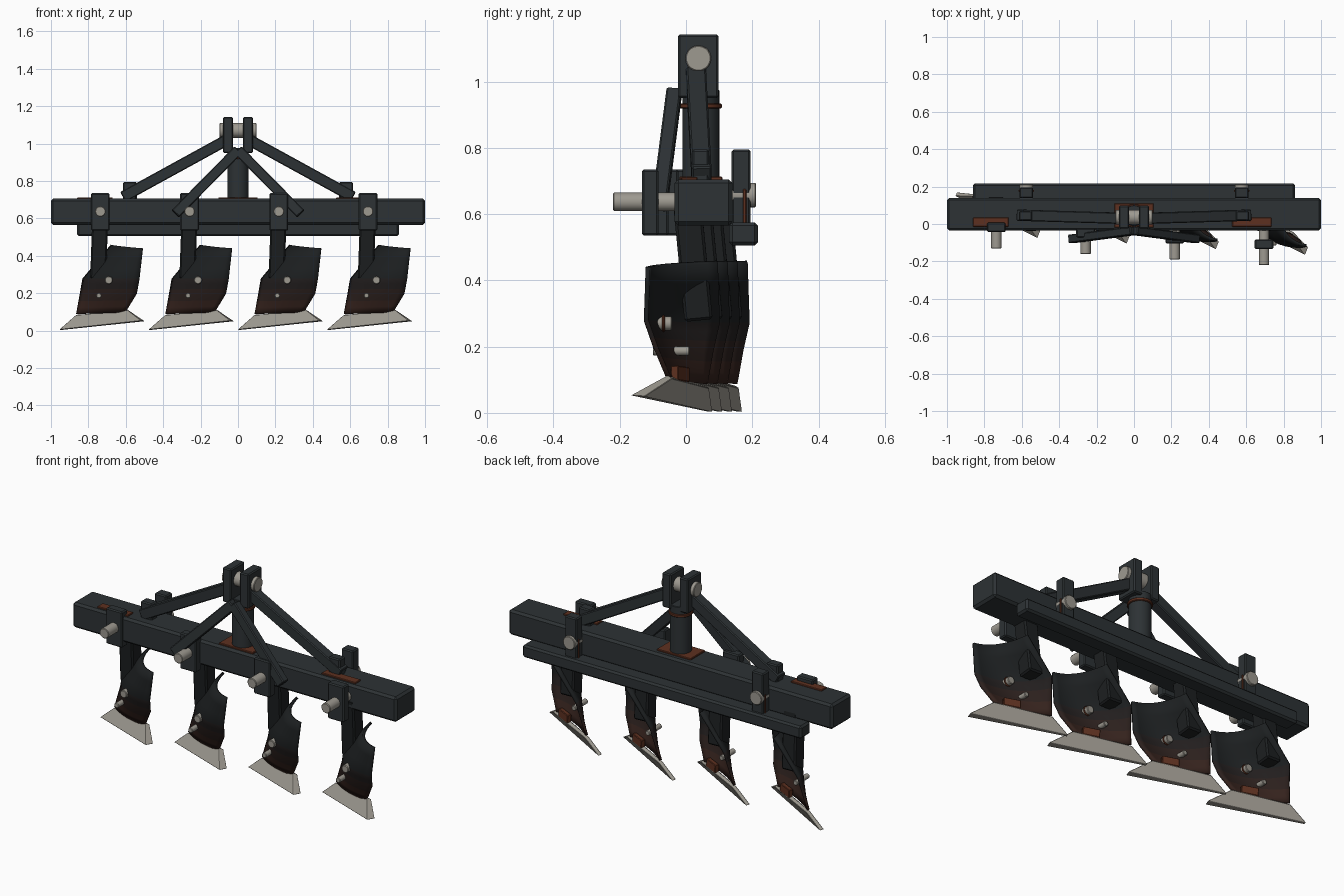
import bpy, bmesh, math
from mathutils import Vector

if "Cube" in bpy.data.objects:
    bpy.data.objects.remove(bpy.data.objects["Cube"])


def material(name, rgb):
    m = bpy.data.materials.new(name)
    m.diffuse_color = (*rgb, 1)
    m.use_nodes = True
    m.node_tree.nodes["Principled BSDF"].inputs["Base Color"].default_value = m.diffuse_color
    return m


DARK = material("dark_paint", (0.026, 0.032, 0.035))
BLACK = material("black_iron", (0.012, 0.014, 0.015))
RUST = material("rust", (0.11, 0.03, 0.014))
STEEL = material("bare_steel", (0.34, 0.32, 0.28))
BURNT = [material("scorched_%d" % i, c) for i, c in enumerate(
    [(0.035, 0.016, 0.012), (0.024, 0.014, 0.012), (0.016, 0.013, 0.013)])]


def finish(bm, name, mats, bevel=0.0, smooth=False):
    bmesh.ops.recalc_face_normals(bm, faces=bm.faces)
    me = bpy.data.meshes.new(name)
    bm.to_mesh(me)
    bm.free()
    ob = bpy.data.objects.new(name, me)
    bpy.context.collection.objects.link(ob)
    for m in mats:
        me.materials.append(m)
    if bevel:
        b = ob.modifiers.new("bevel", 'BEVEL')
        b.width, b.segments = bevel, 1
    if smooth:
        bpy.ops.object.select_all(action='DESELECT')
        ob.select_set(True)
        bpy.context.view_layer.objects.active = ob
        bpy.ops.object.shade_smooth_by_angle(angle=math.radians(35))
    return ob


def box(name, x, y, z, mat=DARK, bevel=0.006):
    """Box from (min, max) ranges."""
    bm = bmesh.new()
    bmesh.ops.create_cube(bm, size=1)
    for v in bm.verts:
        v.co = [r[0] + (c + 0.5) * (r[1] - r[0]) for c, r in zip(v.co, (x, y, z))]
    return finish(bm, name, [mat], bevel)


def bar(name, a, b, w, d, mat=DARK, bevel=0.005):
    """Rectangular bar from a to b; d is its depth along y, w the other way."""
    a, b = Vector(a), Vector(b)
    t = (b - a).normalized()
    side = t.cross(Vector((0, 1, 0))).normalized()
    deep = side.cross(t)
    bm = bmesh.new()
    rings = [[bm.verts.new(p + side * i * w / 2 + deep * j * d / 2)
              for i, j in ((-1, -1), (1, -1), (1, 1), (-1, 1))] for p in (a, b)]
    bm.faces.new(rings[0])
    bm.faces.new(rings[1])
    for k in range(4):
        n = (k + 1) % 4
        bm.faces.new((rings[0][k], rings[0][n], rings[1][n], rings[1][k]))
    return finish(bm, name, [mat], bevel)


def rod(name, a, b, r, mat=STEEL, sides=20):
    a, b = Vector(a), Vector(b)
    bm = bmesh.new()
    bmesh.ops.create_cone(bm, cap_ends=True, segments=sides, radius1=r, radius2=r,
                          depth=(b - a).length)
    q = (b - a).to_track_quat('Z', 'Y')
    for v in bm.verts:
        v.co = q @ v.co + (a + b) / 2
    return finish(bm, name, [mat], 0.003, True)


# Mouldboard rows, bottom to top: left edge, right edge, forward bulge
ROWS = [((.57, .06, .088), (.83, -.05, .10), .02),
        ((.59, .08, .19), (.89, -.092, .20), .055),
        ((.605, .10, .275), (.905, -.12, .28), .07),
        ((.756, .095, .455), (.922, -.115, .44), .05)]
FORWARD = Vector((-.477, -.88, 0))


def mouldboard(off):
    bm = bmesh.new()
    cols, sub = 12, 3
    grid = []
    for k in range((len(ROWS) - 1) * sub + 1):
        i = min(k // sub, len(ROWS) - 2)
        f = k / sub - i
        l, r = [Vector(ROWS[i][e]).lerp(Vector(ROWS[i + 1][e]), f) for e in (0, 1)]
        bulge = ROWS[i][2] * (1 - f) + ROWS[i + 1][2] * f
        grid.append([bm.verts.new(l.lerp(r, t) + FORWARD * bulge * 4 * t * (1 - t) + off)
                     for t in [c / cols for c in range(cols + 1)]])
    for k in range(len(grid) - 1):
        for c in range(cols):
            face = bm.faces.new((grid[k][c], grid[k][c + 1], grid[k + 1][c + 1], grid[k + 1][c]))
            face.material_index = min(k // 2, 3)
    ob = finish(bm, "mouldboard", BURNT + [BLACK], smooth=True)
    s = ob.modifiers.new("thickness", 'SOLIDIFY')
    s.thickness, s.offset = 0.014, 0


def share(off):
    # wedge: sharp lower front edge, thick foot, thin upper edge
    prof = [[(.475, .06, .005), (.484, .08, .003), (.575, .07, .075), (.563, .057, .083)],
            [(.915, -.167, .053), (.932, -.125, .05), (.852, -.042, .104), (.838, -.057, .113)]]
    bm = bmesh.new()
    a, b = [[bm.verts.new(Vector(p) + off) for p in e] for e in prof]
    bm.faces.new(a)
    bm.faces.new(b)
    for k in range(4):
        n = (k + 1) % 4
        bm.faces.new((a[k], a[n], b[n], b[k]))
    finish(bm, "share", [STEEL], 0.002)


# Frame beams
box("main_beam", (-1, 1), (-.035, .14), (.565, .705), bevel=.012)
box("rear_bar", (-.86, .86), (.13, .217), (.505, .575), bevel=.01)

# Four plough bodies, stepped forward from left to right
for i in range(4):
    off = Vector(((i - 3) * .477, (3 - i) * .03, 0))
    ox, oy = off.x, off.y
    x0 = .695 + ox
    mouldboard(off)
    share(off)
    bar("shank", (x0, .005 + oy, .62), (x0 - .012, .038 + oy, .28), .085, .085, BLACK, .008)
    box("front_clamp", (x0 - .05, x0 + .05), (-.133 + oy, -.083 + oy), (.535, .735))
    rod("clamp_bolt", (x0, -.22 + oy, .637), (x0, 0 + oy, .637), .028)
    rod("upper_board_bolt", off + Vector((.74, -.115, .27)), off + Vector((.74, -.043, .27)), .021)
    rod("upper_board_washer", off + Vector((.74, -.072, .27)), off + Vector((.74, -.064, .27)), .026, RUST)
    rod("lower_board_bolt", off + Vector((.687, -.10, .187)), off + Vector((.687, .01, .187)), .014)
    bar("share_bracket", off + Vector((.72, .0, .115)), off + Vector((.80, -.035, .12)), .045, .025, RUST, .003)

# Central mast with collar
rod("mast", (0, .045, .70), (0, .045, .975), .056, DARK, 24)
rod("mast_collar", (0, .045, .918), (0, .045, .934), .063, RUST, 24)
box("mast_base_plate", (-.105, .105), (-.02, .11), (.70, .713), RUST, .003)

# Top hitch: two ears and a pin
for s in (-1, 1):
    box("hitch_ear", sorted((s * .026, s * .08)), (-.024, .098), (.95, 1.142))
rod("hitch_pin", (-.1, .037, 1.07), (.1, .037, 1.07), .039)

# Braces, rear clamps and rust plates, mirrored left and right
for s in (-1, 1):
    bar("side_brace", (s * .05, .03, 1.025), (s * .615, .047, .715), .06, .06)
    bar("front_brace", (0, -.036, .965), (s * .335, -.08, .625), .055, .045)
    box("brace_lug", sorted((s * .545, s * .615)), (.018, .07), (.69, .795))
    box("rear_clamp", sorted((s * .54, s * .612)), (.138, .195), (.505, .795))
    rod("rear_clamp_bolt", (s * .576, .12, .657), (s * .576, .211, .657), .037)
    box("rear_clamp_shim", sorted((s * .535, s * .617)), (.172, .182), (.56, .675), RUST, .002)
box("left_rust_plate", (-.86, -.67), (-.015, .035), (.70, .712), RUST, .003)
box("right_rust_plate", (.525, .735), (-.015, .035), (.70, .712), RUST, .003)
